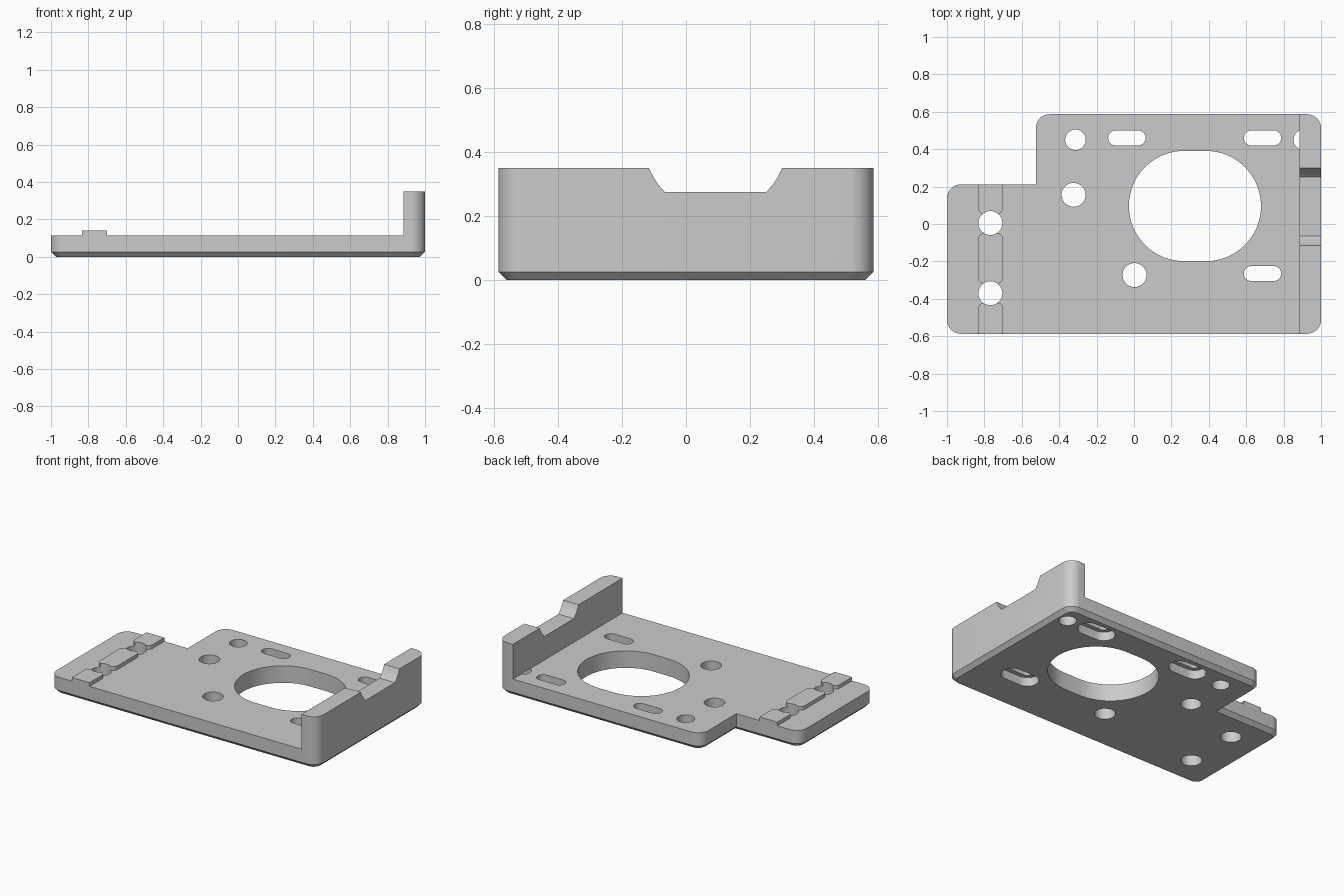
import bpy, bmesh
from math import sin, cos, pi, radians
from mathutils import Vector

if "Cube" in bpy.data.objects:
    bpy.data.objects.remove(bpy.data.objects["Cube"])

GREY = (0.6, 0.6, 0.6, 1)
grey = bpy.data.materials.new("light grey")
grey.use_nodes = True
grey.diffuse_color = GREY
grey.node_tree.nodes["Principled BSDF"].inputs["Base Color"].default_value = GREY

FLOOR, TOP, CHAMFER = 0.115, 0.35, 0.026


def loft(name, rings):
    """Closed solid through rings of 3D points."""
    bm = bmesh.new()
    loops = [[bm.verts.new(p) for p in ring] for ring in rings]
    n = len(loops[0])
    for a, b in zip(loops, loops[1:]):
        for i in range(n):
            j = (i + 1) % n
            bm.faces.new((a[i], a[j], b[j], b[i]))
    bm.faces.new(loops[0])
    bm.faces.new(loops[-1])
    bmesh.ops.recalc_face_normals(bm, faces=bm.faces)
    mesh = bpy.data.meshes.new(name)
    bm.to_mesh(mesh)
    bm.free()
    mesh.materials.append(grey)
    obj = bpy.data.objects.new(name, mesh)
    bpy.context.collection.objects.link(obj)
    return obj


def at(points, z):
    return [(x, y, z) for x, y in points]


def rounded(corners, inset=0.0, steps=10):
    """Counter-clockwise outline from (x, y, radius) corners, moved inward by inset."""
    out = []
    for i, (x, y, r) in enumerate(corners):
        here = Vector((x, y))
        before = (here - Vector(corners[i - 1][:2])).normalized()
        after = (Vector(corners[(i + 1) % len(corners)][:2]) - here).normalized()
        n1, n2 = Vector((-before.y, before.x)), Vector((-after.y, after.x))
        p = here + (n1 + n2) * inset
        if r == 0:
            out.append(p)
            continue
        r -= inset
        centre = p + (n1 + n2) * r
        for k in range(steps + 1):
            a = k / steps * pi / 2
            out.append(centre - (n1 * cos(a) + n2 * sin(a)) * r)
    return out


def slot(x, y, half, r, steps=20):
    """Round hole outline, stretched along x by half on each side."""
    pts = []
    for side, start in ((1, -pi / 2), (-1, pi / 2)):
        for k in range(steps + (half > 0)):
            a = start + pi * k / steps
            pts.append((x + side * half + r * cos(a), y + r * sin(a)))
    return pts


def cut(target, cutter):
    mod = target.modifiers.new("cut", "BOOLEAN")
    mod.operation = "DIFFERENCE"
    mod.solver = "EXACT"
    mod.object = cutter
    bpy.context.view_layer.objects.active = target
    bpy.ops.object.modifier_apply(modifier=mod.name)


def hole(target, outline, z0=-0.1, z1=0.5):
    cutter = loft("cutter", [at(outline, z0), at(outline, z1)])
    cut(target, cutter)
    bpy.data.objects.remove(cutter)


# Base plate with chamfered underside, full height before the floor is cleared
R = 0.075
shape = [(-1, -0.587, R), (1, -0.587, R), (1, 0.587, R),
         (-0.525, 0.587, R), (-0.525, 0.212, 0), (-1, 0.212, R)]
plate = loft("mounting_plate", [at(rounded(shape, CHAMFER), 0),
                                at(rounded(shape), CHAMFER),
                                at(rounded(shape), TOP)])

# Clear the floor, leaving the upright wall at the left end
hole(plate, [(-1.2, -0.8), (0.885, -0.8), (0.885, 0.8), (-1.2, 0.8)], FLOOR, 0.5)

# Notch in the wall: round sides, flat bottom
arc = [radians(-45.2 + 40 * k / 10) for k in range(11)]
right = [(0.224 * cos(a), 0.434 + 0.224 * sin(a)) for a in arc]
profile = right + [(-y, z) for y, z in reversed(right)]
notch = loft("cutter", [[(x, y + 0.0925, z) for y, z in profile] for x in (0.8, 1.1)])
cut(plate, notch)
bpy.data.objects.remove(notch)

# Large motor opening
hole(plate, slot(0.326, 0.096, 0.058, 0.295, 32))

# Round holes
for x, y, r in ((-0.313, 0.45, 0.055), (-0.323, 0.156, 0.064), (0.003, -0.273, 0.064)):
    hole(plate, slot(x, y, 0, r))
hole(plate, slot(0.908, 0.45, 0, 0.055), z1=FLOOR + 0.001)

# Slots, recessed from below
for x, y in ((-0.038, 0.46), (0.687, 0.46), (0.687, -0.265)):
    hole(plate, slot(x, y, 0.06, 0.04))
    hole(plate, slot(x, y, 0.06, 0.07), z1=0.06)

# Raised pads between the end holes
pads = []
for name, y0, y1, r0, r1 in (("front_pad", -0.587, -0.422, 0, 0.03),
                             ("middle_pad", -0.318, -0.05, 0.03, 0.03),
                             ("back_pad", 0.054, 0.212, 0.03, 0)):
    outline = rounded([(-0.833, y0, r0), (-0.7, y0, r0), (-0.7, y1, r1), (-0.833, y1, r1)])
    pads.append(loft(name, [at(outline, FLOOR), at(outline, 0.14)]))

# End holes pass through plate and pads
for y in (0.005, -0.37):
    for part in [plate] + pads:
        hole(part, slot(-0.768, y, 0, 0.064))

# Smooth the round walls, keep the edges crisp
bpy.ops.object.select_all(action="DESELECT")
for part in [plate] + pads:
    part.select_set(True)
bpy.context.view_layer.objects.active = plate
bpy.ops.object.shade_smooth_by_angle(angle=radians(30))
